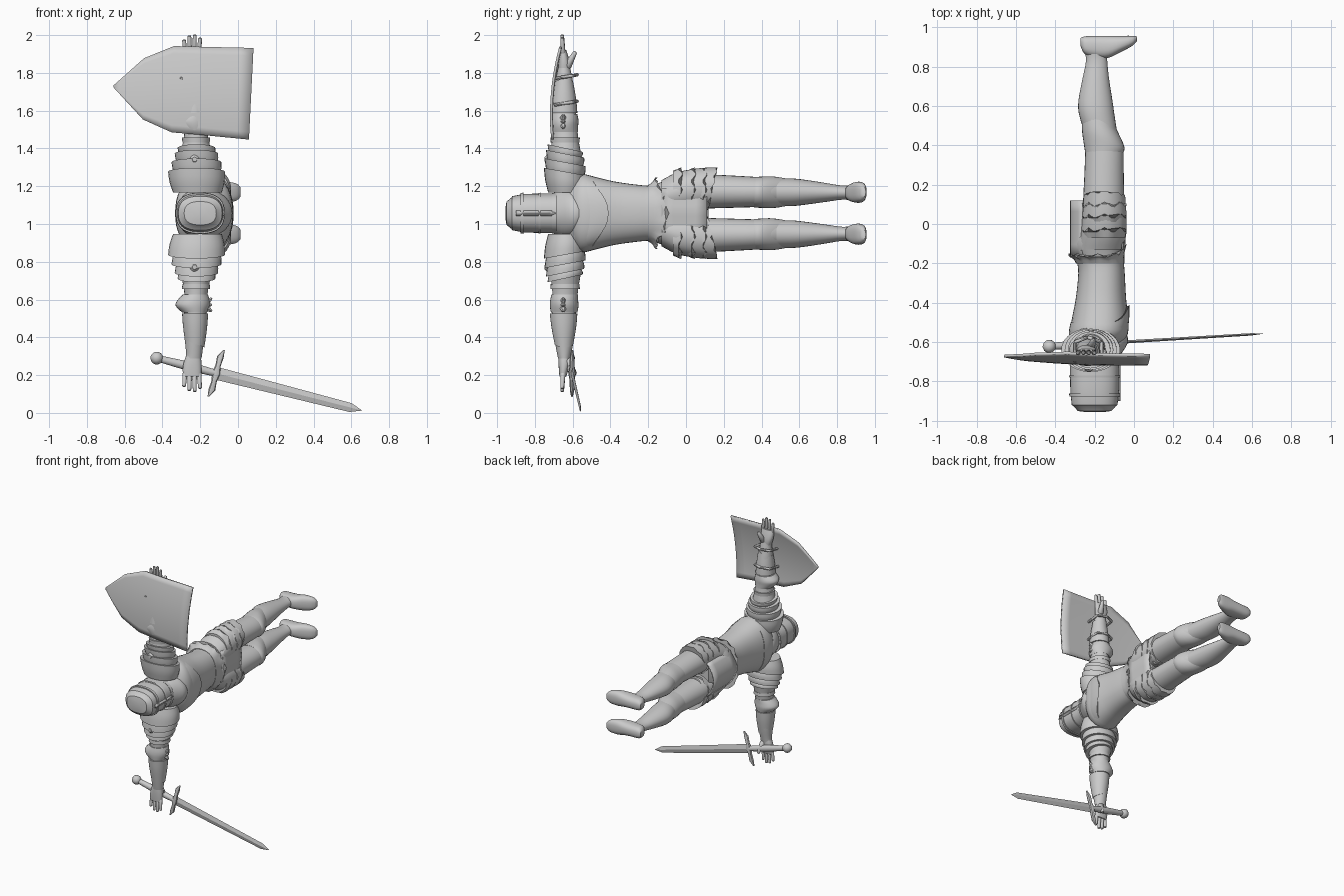
import bpy, bmesh, math
from mathutils import Vector, Matrix

if "Cube" in bpy.data.objects:
    bpy.data.objects.remove(bpy.data.objects["Cube"])

C = 1.057  # height of the body's mirror plane


def make(name, verts, faces, mirror=False, angle=40, matrix=None, thick=0):
    """Mesh object; mirror=True also adds the twin on the other side of the body."""
    out = []
    for side in ((1, -1) if mirror else (1,)):
        me = bpy.data.meshes.new(name)
        me.from_pydata([(x, y, C + side * (z - C)) for x, y, z in verts], [], faces)
        if matrix:
            me.transform(matrix)
        bm = bmesh.new()
        bm.from_mesh(me)
        bmesh.ops.recalc_face_normals(bm, faces=bm.faces)
        bm.to_mesh(me)
        bm.free()
        label = ("left_" if side > 0 else "right_") + name if mirror else name
        ob = bpy.data.objects.new(label, me)
        bpy.context.collection.objects.link(ob)
        if thick:
            ob.modifiers.new("thickness", 'SOLIDIFY').thickness = thick
        bpy.ops.object.select_all(action='DESELECT')
        ob.select_set(True)
        bpy.context.view_layer.objects.active = ob
        bpy.ops.object.shade_smooth_by_angle(angle=math.radians(angle))
        out.append(ob)
    return out


def smooth_rows(rows, k):
    """Catmull-Rom interpolation of section rows."""
    if k < 2:
        return rows
    res = []
    for i in range(len(rows) - 1):
        a, b, c, d = (rows[max(0, min(len(rows) - 1, i + j))] for j in (-1, 0, 1, 2))
        for s in range(k):
            t = s / k
            res.append([0.5 * (2 * q + (r - p) * t + (2 * p - 5 * q + 4 * r - w) * t * t
                               + (3 * q - p - 3 * r + w) * t ** 3)
                        for p, q, r, w in zip(a, b, c, d)])
    return res + [rows[-1]]


def loft(name, axis, rows, n=28, k=3, power=2.0, hem=None, **kw):
    """Rows: (position on axis, centre a, centre b, radius a, radius b).
    hem(angle) shifts the last row along the axis."""
    rows = smooth_rows(rows, k)
    verts, faces = [], []
    for i, (p, ca, cb, ra, rb) in enumerate(rows):
        for j in range(n):
            t = 2 * math.pi * j / n
            c, s = math.cos(t), math.sin(t)
            a = ca + ra * math.copysign(abs(c) ** (2 / power), c)
            b = cb + rb * math.copysign(abs(s) ** (2 / power), s)
            q = p + (hem(t) * (i / (len(rows) - 1)) if hem else 0)
            verts.append({'x': (q, a, b), 'y': (a, q, b), 'z': (a, b, q)}[axis])
    for i in range(len(rows) - 1):
        for j in range(n):
            k2 = (j + 1) % n
            faces.append((i * n + j, i * n + k2, (i + 1) * n + k2, (i + 1) * n + j))
    faces += [tuple(range(n))[::-1], tuple(range((len(rows) - 1) * n, len(rows) * n))]
    return make(name, verts, faces, **kw)


def arm(name, rows, **kw):
    """Loft along the arm; rows start with the distance from the body centre."""
    return loft(name, 'z', [(C + r[0], *r[1:]) for r in rows], mirror=True, **kw)


def leg(name, rows, **kw):
    """Loft along the leg; rows: y, x, offset, rx, rz."""
    return loft(name, 'y', [(r[0], r[1], C + r[2], *r[3:]) for r in rows], mirror=True, **kw)


def rod(name, p, q, r1, r2, n=10, **kw):
    """Tapered round-ended bar between two points."""
    p, q = Vector(p), Vector(q)
    d = q - p
    rot = d.to_track_quat('Z', 'Y')
    verts, faces, prof = [], [], ((-.3 * r1, .6 * r1), (.3 * r1, r1), (d.length - .5 * r2, r2), (d.length, .5 * r2))
    for h, r in prof:
        verts += [tuple(p + rot @ Vector((r * math.cos(2 * math.pi * j / n), r * math.sin(2 * math.pi * j / n), h)))
                  for j in range(n)]
    for i in range(3):
        faces += [(i * n + j, i * n + (j + 1) % n, (i + 1) * n + (j + 1) % n, (i + 1) * n + j) for j in range(n)]
    faces += [tuple(range(n)), tuple(range(3 * n, 4 * n))]
    return make(name, verts, faces, **kw)


def sheet(name, nu, nv, f, thick, **kw):
    verts = [f(i / nu, j / nv) for i in range(nu + 1) for j in range(nv + 1)]
    w = nv + 1
    faces = [(i * w + j, (i + 1) * w + j, (i + 1) * w + j + 1, i * w + j + 1) for i in range(nu) for j in range(nv)]
    return make(name, verts, faces, thick=thick, **kw)


# Torso, lying along y with its front towards +x
loft("torso", 'y', [(-.66, -.2, C, .08, .085), (-.62, -.195, C, .12, .14), (-.56, -.18, C, .148, .205),
                    (-.48, -.172, C, .143, .192), (-.38, -.168, C, .128, .168), (-.25, -.165, C, .118, .15),
                    (-.18, -.172, C, .12, .148), (-.1, -.178, C, .128, .175), (0, -.16, C, .105, .19),
                    (.06, -.155, C, .08, .16)], power=2.3, n=40)
point = lambda t: max(0, math.cos(t)) ** 4
loft("breast_mantle", 'y', [(-.655, -.2, C, .09, .1), (-.6, -.185, C, .14, .17), (-.55, -.178, C, .153, .2),
                            (-.5, -.173, C, .149, .196)], power=2.3, n=40, hem=lambda t: .09 * point(t))
loft("neck_guard", 'y', [(-.71, -.2, C, .105, .1), (-.66, -.195, C, .13, .13), (-.6, -.18, C, .15, .13),
                         (-.55, -.17, C, .13, .1)], n=32)
loft("waist_plate", 'y', [(-.2, -.172, C, .123, .15), (-.17, -.178, C, .13, .165), (-.145, -.185, C, .148, .19)],
     n=40, power=2.3, hem=lambda t: .06 * point(t) - .015 + .01 * math.cos(12 * t))

# Cloth panels front and back
sheet("front_tabard", 4, 8, lambda u, v: (-.042 - .012 * abs(2 * v - 1), -.13 + .24 * u, .955 + .235 * v), .01)
sheet("back_tabard", 5, 10, lambda u, v: (-.325 + .06 * (2 * v - 1) ** 2, -.16 + .28 * u, .925 + .26 * v), .01)

# Helmet
loft("helmet", 'y', [(-.685, -.2, C, .126, .106), (-.78, -.2, C, .125, .104), (-.86, -.2, C, .123, .102),
                     (-.92, -.2, C, .116, .09), (-.925, -.2, C, .108, .082), (-.95, -.2, C, .085, .062),
                     (-.956, -.2, C, .04, .03)], k=1, n=36, power=2.5, angle=30)
for y, h in ((-.868, .008), (-.775, .006), (-.698, .012)):
    loft("helmet_band", 'y', [(y - h, -.2, C, .128, .107), (y + h, -.2, C, .13, .109)], k=1, n=36, power=2.5)
sheet("visor_ridge", 4, 2, lambda u, v: (-.075 + .006 * (1 - abs(2 * v - 1)), -.9 + .21 * u, C - .014 + .028 * v), .008)

# Arms
arm("upper_arm", [(.12, -.21, -.63, .125, .1), (.2, -.22, -.635, .115, .098), (.31, -.222, -.637, .085, .082),
                  (.41, -.222, -.64, .063, .068), (.49, -.225, -.642, .06, .064)])
for i, (d, w, rx, ry) in enumerate(((.11, .11, .15, .112), (.19, .08, .132, .108), (.245, .07, .115, .101),
                                    (.295, .05, .1, .093))):
    arm("shoulder_plate_%d" % (i + 1), [(d, -.215, -.635, rx * .86, ry * .85), (d + w * .5, -.217, -.637, rx * .97, ry * .97),
                                        (d + w, -.22, -.64, rx, ry)], hem=lambda t: -.02 * math.sin(t))
rod("shoulder_stud", (-.23, -.7, C + .285), (-.23, -.748, C + .285), .026, .024, mirror=True, n=16)
arm("arm_band", [(.375, -.222, -.64, .072, .076), (.4, -.222, -.64, .075, .078)], k=1)
arm("elbow_guard", [(.43, -.225, -.642, .066, .07), (.46, -.235, -.645, .085, .074), (.49, -.24, -.645, .09, .076),
                    (.525, -.23, -.645, .066, .07)])
for i in (-1, 0, 1):
    rod("elbow_fan", (-.19, -.65, C + .485), (-.138, -.65, C + .485 + .035 * i), .03, .008, n=6, mirror=True)
arm("forearm", [(.49, -.225, -.645, .056, .062), (.56, -.228, -.647, .06, .064), (.65, -.23, -.645, .053, .055),
                (.74, -.232, -.645, .043, .038), (.77, -.235, -.645, .042, .032)])
arm("gauntlet_cuff", [(.53, -.227, -.648, .069, .073), (.6, -.228, -.647, .064, .066), (.69, -.23, -.646, .052, .05)],
    hem=lambda t: .02 * math.cos(t))

# Hands
arm("palm", [(.745, -.235, -.645, .036, .03), (.79, -.24, -.645, .047, .03), (.83, -.243, -.648, .05, .025),
             (.865, -.243, -.652, .046, .018)], power=2.4)
for i, tip in enumerate((.92, .942, .947, .93)):
    x = -.28 + .0245 * i
    rod("finger_%d" % (i + 1), (x, -.651, C + .845), (x - .006 + .004 * i, -.656, C + tip), .0135, .010, mirror=True)
rod("thumb", (-.22, -.63, C + .775), (-.205, -.585, C + .855), .022, .011, mirror=True)

# Legs
leg("thigh", [(-.06, -.16, .1, .1, .09), (.1, -.155, .114, .104, .09), (.25, -.152, .114, .1, .085),
              (.4, -.152, .112, .095, .078), (.48, -.168, .111, .08, .07)])
leg("knee_guard", [(.36, -.152, .111, .096, .08), (.4, -.152, .111, .104, .083), (.46, -.165, .111, .1, .084),
                   (.53, -.18, .111, .083, .073)], hem=lambda t: -.04 * math.cos(t))
leg("shin", [(.48, -.172, .111, .084, .072), (.56, -.19, .111, .09, .073), (.63, -.196, .111, .086, .066),
             (.74, -.194, .11, .067, .05), (.83, -.19, .109, .054, .037), (.9, -.195, .108, .058, .042)])
leg("thigh_tasset", [(-.13, -.17, .085, .11, .09), (-.06, -.155, .108, .115, .108), (.04, -.15, .123, .112, .115),
                     (.13, -.15, .13, .106, .112)], n=48,
    hem=lambda t: .025 * math.sin(t) + .014 * abs(math.sin(5 * t)))
for i, y in enumerate((-.03, .04, .1)):
    leg("tasset_lame_%d" % (i + 1), [(y - .04, -.15, .118, .105, .106), (y, -.15, .124, .114, .119)], k=1, n=40,
        hem=lambda t: .012 * math.cos(8 * t))
loft("foot", 'x', [(-.272, .925, C + .108, .02, .022), (-.25, .908, C + .108, .045, .042), (-.19, .9, C + .108, .056, .046),
                   (-.13, .9, C + .109, .056, .05), (-.07, .914, C + .111, .042, .056), (-.01, .93, C + .112, .026, .046),
                   (.014, .94, C + .112, .012, .024)], power=2.5, mirror=True)

# Shield: columns of (x, lower z, upper z), bowed outwards
cols = ((.07, 1.447, 1.932), (-.2, 1.473, 1.938), (-.345, 1.485, 1.942), (-.5, 1.553, 1.878), (-.66, 1.724, 1.733))


def shield_point(u, v):
    f = min(u * 4, 3.9999)
    i = int(f)
    x, lo, hi = (a + (b - a) * (f - i) for a, b in zip(cols[i], cols[i + 1]))
    z = lo + (hi - lo) * v
    return (x + .012 * (2 * v - 1) * (1 - u), -.72 + .38 * (z - 1.58) ** 2 + .035 * u * u, z)


sheet("shield", 16, 12, shield_point, .014)
for z in (1.63, 1.77):
    pts = [(-.3, -.7, z), (-.3, -.6, z + .015), (-.235, -.575, z + .02), (-.165, -.6, z + .015), (-.165, -.7, z)]
    for a, b in zip(pts, pts[1:]):
        rod("shield_strap", a, b, .009, .009, n=8)

# Sword, built along local x from the pommel to the tip
ax = Vector((1.085, .065, -.277)).normalized()
up = ax.cross(Vector((0, 1, 0))).normalized()
sw = Matrix((ax, up.cross(ax), up)).transposed().to_4x4()
sw.translation = (-.43, -.622, .29)
loft("sword_pommel", 'x', [(.034 * -math.cos(a), 0, 0, .034 * math.sin(a), .034 * math.sin(a))
                           for a in (.15, .7, 1.2, 1.6, 2.0, 2.5, 3)], n=16, k=1, matrix=sw)
loft("sword_grip", 'x', [(.02, 0, 0, .018, .018), (.17, 0, 0, .022, .024), (.33, 0, 0, .017, .018)], n=14, matrix=sw)
loft("sword_guard", 'z', [(-.13, .315, 0, .004, .005), (-.09, .325, 0, .018, .012), (-.04, .325, 0, .014, .013),
                          (0, .325, 0, .024, .02), (.04, .325, 0, .014, .013), (.09, .325, 0, .018, .012),
                          (.13, .335, 0, .004, .005)], n=8, k=1, matrix=sw)
loft("sword_blade", 'x', [(.325, 0, 0, .008, .034), (1.06, 0, 0, .006, .024), (1.122, 0, 0, .001, .001)],
     n=4, k=1, angle=10, matrix=sw)
